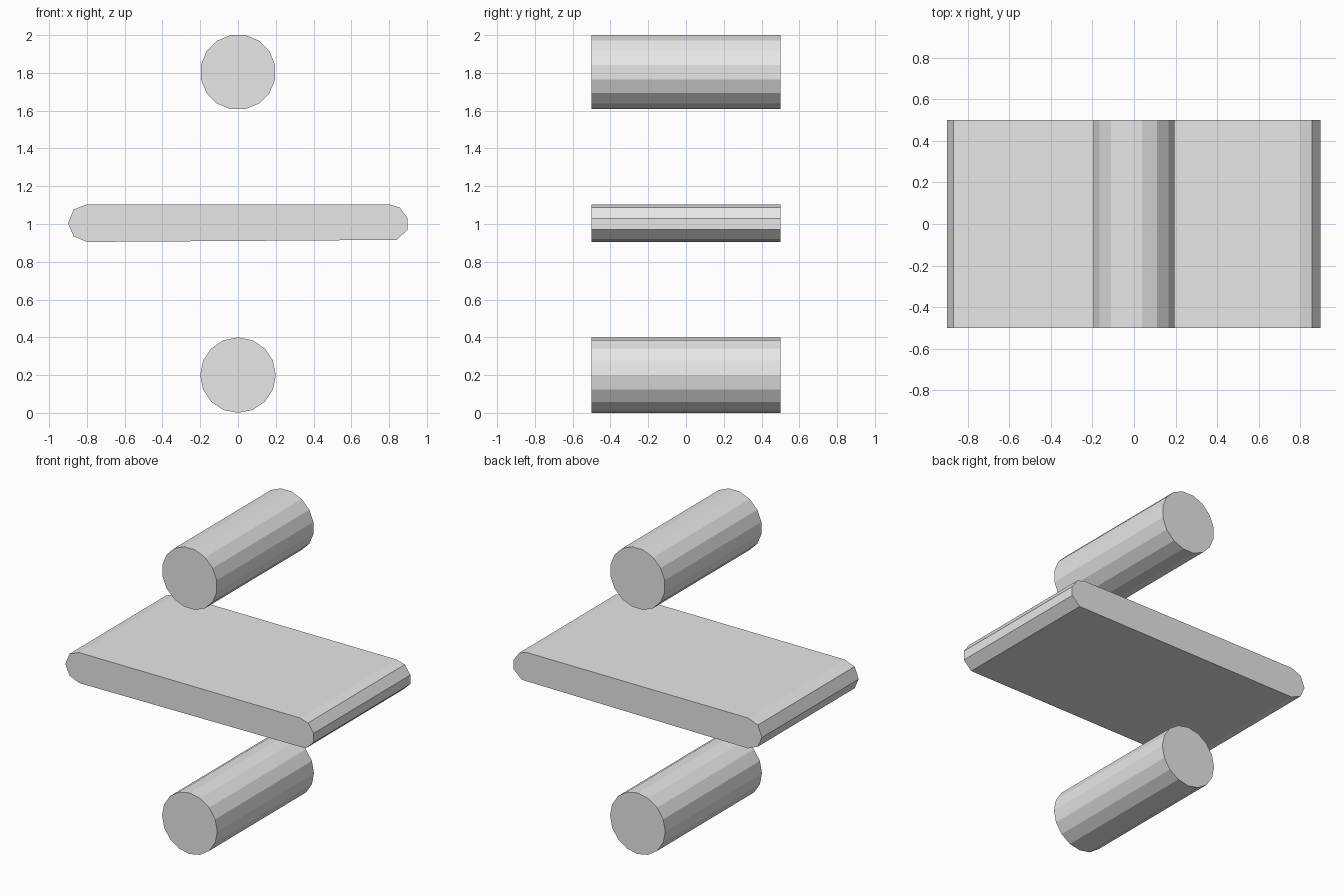
import bpy
import bmesh
from math import cos, sin, pi

cube = bpy.data.objects.get("Cube")
if cube:
    bpy.data.objects.remove(cube, do_unlink=True)

DEPTH = 1.0

# One plain light grey for every part
grey = bpy.data.materials.new("light_grey")
grey.use_nodes = True
grey.diffuse_color = (0.8, 0.8, 0.8, 1)
grey.node_tree.nodes["Principled BSDF"].inputs["Base Color"].default_value = (0.8, 0.8, 0.8, 1)


def extrude_profile(name, outline):
    """Extrude an (x, z) outline along y into a closed, flat-shaded solid."""
    bm = bmesh.new()
    front = bm.faces.new([bm.verts.new((x, -DEPTH / 2, z)) for x, z in outline])
    result = bmesh.ops.extrude_face_region(bm, geom=[front], use_keep_orig=True)
    moved = [g for g in result["geom"] if isinstance(g, bmesh.types.BMVert)]
    bmesh.ops.translate(bm, verts=moved, vec=(0, DEPTH, 0))
    bmesh.ops.recalc_face_normals(bm, faces=bm.faces)
    mesh = bpy.data.meshes.new(name)
    bm.to_mesh(mesh)
    bm.free()
    mesh.materials.append(grey)
    obj = bpy.data.objects.new(name, mesh)
    bpy.context.collection.objects.link(obj)
    return obj


def circle(z, radius=0.2, sides=16, turn=0.0):
    """Points of a regular polygon, turned by a fraction of one side."""
    angles = [2 * pi * (i + turn) / sides for i in range(sides)]
    return [(radius * cos(a), z + radius * sin(a)) for a in angles]


# Round rods above and below the bar
extrude_profile("lower_rod", circle(0.2))
extrude_profile("upper_rod", circle(1.804, turn=0.5))

# Flat bar with faceted rounded ends
left_end = [(-0.8, 1.104), (-0.87, 1.077), (-0.9, 1.003), (-0.87, 0.935), (-0.8, 0.905)]
right_end = [(0.84, 0.916), (0.898, 0.97), (0.898, 1.03), (0.857, 1.087), (0.8, 1.104)]
extrude_profile("middle_bar", left_end + right_end)
